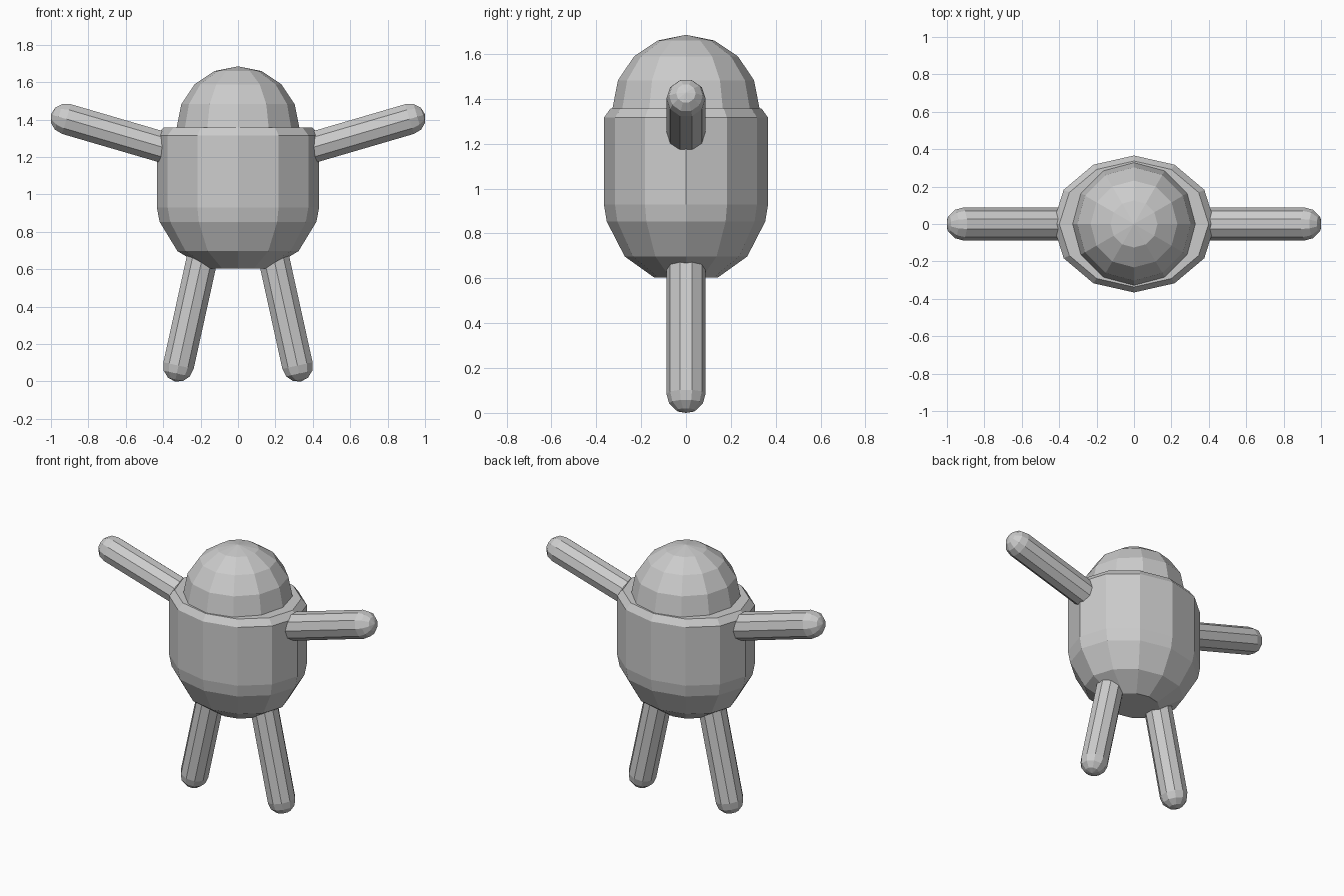
import bpy, bmesh, math
from mathutils import Vector, Matrix

if "Cube" in bpy.data.objects:
    bpy.data.objects.remove(bpy.data.objects["Cube"])


def lathe(name, profile, sides, sx=1.0, sy=1.0, matrix=Matrix.Identity(4)):
    """Closed flat-shaded solid from (radius, height) rings; radius 0 makes a pole."""
    bm = bmesh.new()
    rings = []
    for r, z in profile:
        if r == 0:
            rings.append([bm.verts.new((0, 0, z))])
            continue
        ring = []
        for i in range(sides):
            a = math.pi / 2 + 2 * math.pi * i / sides
            ring.append(bm.verts.new((sx * r * math.cos(a), sy * r * math.sin(a), z)))
        rings.append(ring)
    for lo, hi in zip(rings, rings[1:]):
        for i in range(sides):
            j = (i + 1) % sides
            if len(lo) == 1:
                bm.faces.new((lo[0], hi[j], hi[i]))
            elif len(hi) == 1:
                bm.faces.new((lo[i], lo[j], hi[0]))
            else:
                bm.faces.new((lo[i], lo[j], hi[j], hi[i]))
    for ring in (rings[0], rings[-1]):
        if len(ring) > 1:
            bm.faces.new(ring)
    bm.transform(matrix)
    bmesh.ops.recalc_face_normals(bm, faces=bm.faces)
    mesh = bpy.data.meshes.new(name)
    bm.to_mesh(mesh)
    bm.free()
    obj = bpy.data.objects.new(name, mesh)
    bpy.context.collection.objects.link(obj)
    return obj


def dome(radius, height, steps):
    """Rings of a hemisphere rising from the given height."""
    pts = []
    for k in range(steps):
        a = math.pi / 2 * k / steps
        pts.append((radius * math.cos(a), height + radius * math.sin(a)))
    return pts + [(0, height + radius)]


def limb(name, start, end, radius):
    """Rounded rod from start to the centre of its domed tip, in the xz plane."""
    d = Vector(end) - Vector(start)
    turn = Matrix.Rotation(math.atan2(d.x, d.z), 4, 'Y')
    profile = [(radius, 0)] + dome(radius, d.length, 3)
    return lathe(name, profile, 10, matrix=Matrix.Translation(start) @ turn)


# Oval body with a rounded underside and bevelled rim
lathe("body", [(0.39, 0.604), (0.746, 0.697), (0.965, 0.853), (1.0, 0.93),
               (1.0, 1.316), (0.92, 1.357)], 12, sx=0.434, sy=0.366)

# Domed head
lathe("head", [(0.327, 1.30)] + dome(0.328, 1.357, 4), 12)

# Arms and legs on both sides
for side, s in (("left", -1), ("right", 1)):
    limb(side + "_arm", (s * 0.25, 0, 1.208), (s * 0.917, 0, 1.403), 0.087)
    limb(side + "_leg", (s * 0.178, 0, 0.72), (s * 0.318, 0, 0.085), 0.087)
